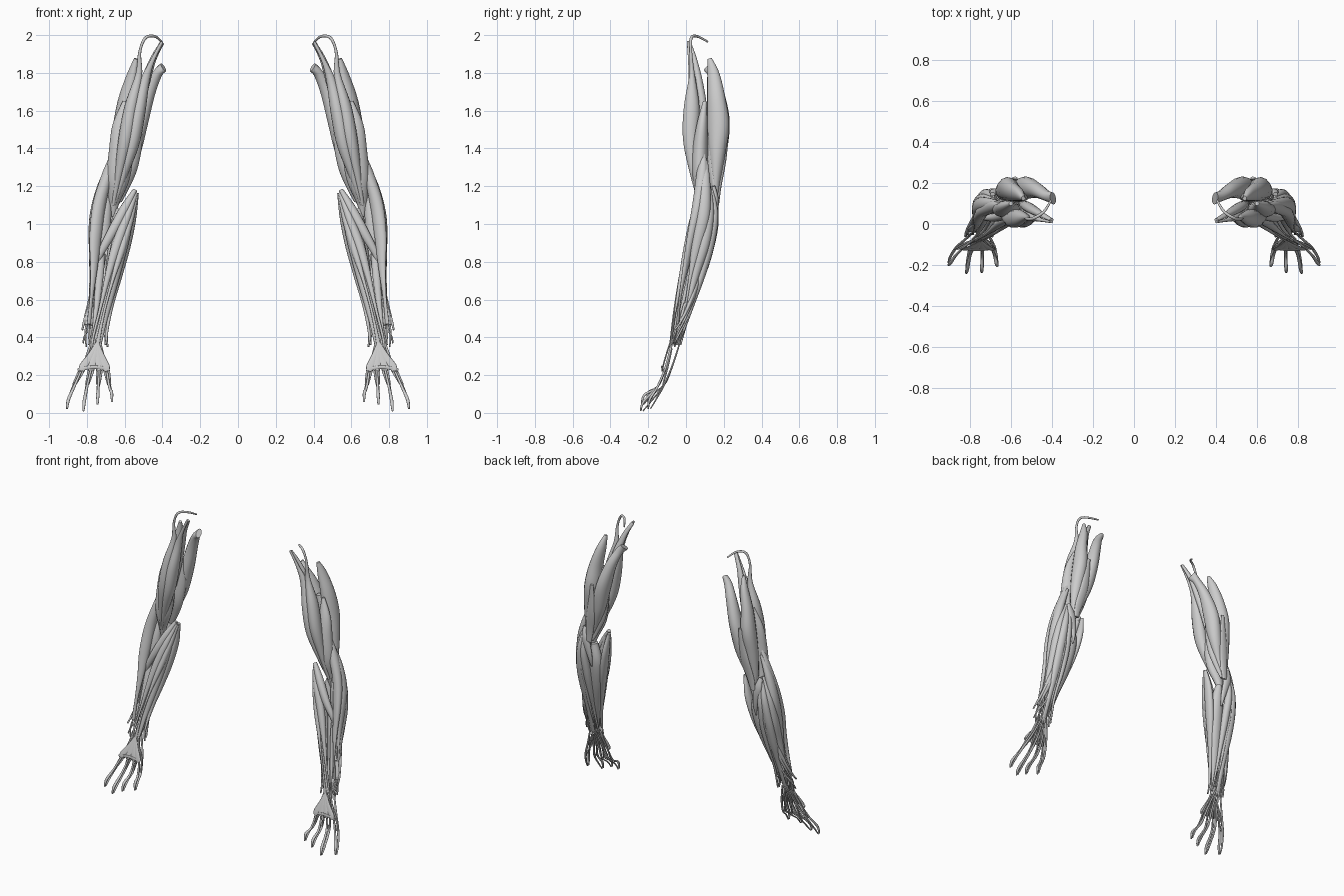
import bpy, bmesh, math
from mathutils import Vector

SIDES = 14


def spline(pts, t):
    # Catmull-Rom through tuples of (x, y, z, half width, half depth)
    n = len(pts) - 1
    i = min(int(t), n - 1)
    f = t - i
    a, b, c, d = (pts[max(0, min(n, i + k))] for k in (-1, 0, 1, 2))
    return [0.5 * (2 * q + (r - p) * f + (2 * p - 5 * q + 4 * r - s) * f * f
            + (3 * q - p - 3 * r + s) * f ** 3) for p, q, r, s in zip(a, b, c, d)]


def muscle(name, pts, turn=0, per=6):
    # elliptical sweep; turn = direction of the width axis seen from above (degrees)
    axis = Vector((math.cos(math.radians(turn)), math.sin(math.radians(turn)), 0))
    n = (len(pts) - 1) * per
    rows = [spline(pts, k / per) for k in range(n + 1)]
    bm = bmesh.new()
    rings = []
    for k, r in enumerate(rows):
        c = Vector(r[:3])
        tan = (Vector(rows[min(k + 1, n)][:3]) - Vector(rows[max(k - 1, 0)][:3])).normalized()
        u = (axis - tan * axis.dot(tan)).normalized()
        v = tan.cross(u)
        w, d = max(r[3], .002), max(r[4], .002)
        rings.append([bm.verts.new(c + u * w * math.cos(a) + v * d * math.sin(a))
                      for a in (2 * math.pi * j / SIDES for j in range(SIDES))])
    for p, q in zip(rings, rings[1:]):
        for j in range(SIDES):
            bm.faces.new((p[j], p[(j + 1) % SIDES], q[(j + 1) % SIDES], q[j]))
    bm.faces.new(rings[0])
    bm.faces.new(rings[-1])
    bmesh.ops.recalc_face_normals(bm, faces=bm.faces)
    for f in bm.faces:
        f.smooth = len(f.verts) == 4
    me = bpy.data.meshes.new(name)
    bm.to_mesh(me)
    bm.free()
    ob = bpy.data.objects.new(name, me)
    bpy.context.collection.objects.link(ob)
    m = ob.modifiers.new("other_arm", 'MIRROR')
    m.use_mirror_merge = False


# Upper arm, front
muscle("biceps_long_head", [(.405, .115, 1.965, .005, .005), (.44, .06, 1.993, .007, .007),
       (.49, .028, 1.985, .008, .008), (.52, .025, 1.91, .008, .008), (.525, .032, 1.79, .018, .015),
       (.565, .03, 1.62, .036, .042), (.595, .025, 1.45, .038, .042), (.63, .045, 1.27, .022, .025),
       (.66, .075, 1.1, .008, .008)])
muscle("biceps_short_head", [(.402, .01, 1.965, .008, .006), (.455, .02, 1.86, .012, .009),
       (.495, .035, 1.75, .026, .024), (.53, .03, 1.58, .038, .045), (.56, .03, 1.42, .036, .042),
       (.61, .05, 1.25, .02, .022), (.655, .078, 1.1, .007, .007)])
muscle("coracobrachialis", [(.402, .02, 1.96, .012, .007), (.45, .045, 1.87, .017, .014),
       (.495, .07, 1.74, .027, .022), (.53, .09, 1.6, .025, .022), (.56, .1, 1.42, .006, .006)])
muscle("brachialis", [(.6, .1, 1.65, .01, .01), (.62, .085, 1.52, .045, .03),
       (.62, .075, 1.38, .064, .042), (.635, .075, 1.24, .06, .04), (.655, .095, 1.12, .03, .025),
       (.66, .1, 1.04, .01, .01)])

# Upper arm, back
muscle("triceps_long_head", [(.395, .125, 1.83, .018, .035), (.43, .14, 1.79, .027, .026),
       (.475, .165, 1.69, .036, .038), (.52, .178, 1.54, .044, .054), (.56, .172, 1.38, .045, .044),
       (.6, .165, 1.24, .025, .02), (.64, .165, 1.13, .012, .008)], -15)
muscle("triceps_lateral_head", [(.54, .125, 1.875, .01, .012), (.56, .145, 1.79, .026, .034),
       (.592, .16, 1.66, .04, .05), (.61, .17, 1.52, .05, .06), (.632, .165, 1.37, .044, .043),
       (.65, .16, 1.22, .025, .02), (.645, .165, 1.13, .012, .008)], -20)
muscle("triceps_medial_head", [(.55, .13, 1.65, .02, .02), (.57, .14, 1.48, .066, .035),
       (.595, .14, 1.32, .068, .035), (.625, .15, 1.2, .05, .022), (.64, .16, 1.12, .025, .012)])
muscle("triceps_tendon", [(.58, .225, 1.55, .012, .006), (.6, .205, 1.35, .03, .01),
       (.63, .178, 1.2, .028, .01), (.643, .168, 1.11, .018, .008)])

# Forearm, outer side
muscle("brachioradialis", [(.65, .09, 1.4, .008, .01), (.69, .085, 1.27, .026, .03),
       (.735, .065, 1.1, .036, .03), (.755, .03, .93, .034, .022), (.762, .0, .78, .022, .014),
       (.775, -.03, .62, .011, .006), (.79, -.045, .47, .012, .006)], -30)
muscle("long_radial_extensor", [(.665, .105, 1.34, .01, .01), (.72, .1, 1.2, .025, .03),
       (.758, .09, 1.04, .028, .036), (.768, .055, .88, .022, .028), (.775, .02, .7, .009, .009),
       (.79, -.015, .5, .006, .006), (.785, -.05, .36, .006, .004)])
muscle("short_radial_extensor", [(.69, .12, 1.2, .01, .012), (.74, .12, 1.06, .024, .028),
       (.76, .095, .9, .028, .032), (.765, .05, .74, .022, .024), (.78, .005, .55, .008, .007),
       (.77, -.04, .36, .006, .004)])
muscle("supinator", [(.69, .11, 1.16, .02, .02), (.71, .09, 1.05, .04, .03),
       (.72, .07, .92, .035, .025), (.735, .05, .8, .01, .01)])

# Forearm, back
muscle("finger_extensor", [(.69, .135, 1.18, .01, .01), (.72, .145, 1.05, .024, .026),
       (.735, .125, .9, .032, .028), (.74, .085, .74, .03, .022), (.745, .035, .58, .018, .013),
       (.752, -.015, .43, .016, .007), (.755, -.04, .36, .02, .005)])
muscle("ulnar_extensor", [(.685, .145, 1.17, .01, .01), (.695, .15, 1.02, .023, .024),
       (.692, .12, .86, .026, .025), (.695, .075, .7, .018, .018), (.705, .02, .54, .009, .009),
       (.7, -.03, .36, .006, .005)])
muscle("anconeus", [(.69, .145, 1.2, .012, .01), (.675, .16, 1.12, .028, .014),
       (.65, .15, 1.0, .018, .012), (.645, .135, .92, .005, .005)])
muscle("little_finger_extensor", [(.705, .15, 1.08, .006, .006), (.715, .135, .9, .014, .015),
       (.72, .09, .74, .014, .013), (.725, .03, .55, .007, .007), (.725, -.025, .4, .005, .005)])
muscle("long_thumb_abductor", [(.71, .09, .84, .012, .01), (.745, .06, .7, .024, .016),
       (.785, .015, .57, .015, .01), (.815, -.03, .48, .007, .006), (.824, -.06, .44, .005, .005)])
muscle("short_thumb_extensor", [(.72, .075, .75, .01, .01), (.76, .04, .62, .016, .012),
       (.795, -.005, .5, .007, .006), (.808, -.045, .42, .005, .005), (.803, -.06, .35, .004, .004)])
muscle("long_thumb_extensor", [(.69, .09, .8, .01, .01), (.725, .06, .66, .018, .014),
       (.765, .005, .5, .007, .006), (.81, -.04, .41, .005, .005), (.82, -.06, .37, .004, .004)])

# Forearm, front and inner side
muscle("pronator_teres", [(.545, .085, 1.18, .012, .014), (.6, .06, 1.08, .026, .026),
       (.665, .035, .96, .026, .022), (.725, .03, .85, .018, .014), (.755, .035, .77, .008, .007)])
muscle("radial_flexor", [(.54, .085, 1.165, .01, .012), (.59, .045, 1.03, .023, .024),
       (.645, .01, .88, .026, .022), (.69, -.025, .72, .016, .013), (.73, -.055, .55, .008, .006),
       (.765, -.075, .41, .007, .005), (.775, -.085, .34, .005, .004)])
muscle("palmaris_longus", [(.535, .09, 1.16, .008, .01), (.572, .05, 1.02, .019, .02),
       (.615, .008, .87, .02, .018), (.665, -.035, .7, .009, .007), (.71, -.065, .53, .007, .004),
       (.745, -.085, .36, .011, .004)])
muscle("ulnar_flexor", [(.535, .1, 1.165, .01, .012), (.56, .1, 1.03, .021, .032),
       (.592, .075, .88, .023, .034), (.632, .035, .72, .018, .024), (.67, -.01, .57, .012, .014),
       (.695, -.05, .42, .007, .007), (.69, -.06, .35, .005, .005)])
muscle("shallow_finger_flexor", [(.56, .085, 1.14, .015, .015), (.605, .05, .98, .042, .032),
       (.643, .022, .82, .043, .03), (.68, -.015, .65, .033, .022), (.712, -.045, .5, .022, .013),
       (.745, -.07, .37, .024, .008)])
muscle("deep_finger_flexor", [(.64, .11, 1.08, .02, .025), (.635, .1, .95, .045, .036),
       (.655, .065, .78, .043, .033), (.69, .015, .6, .03, .022), (.72, -.03, .46, .02, .012),
       (.748, -.06, .36, .022, .007)])
muscle("long_thumb_flexor", [(.72, .06, .92, .012, .01), (.73, .03, .77, .022, .016),
       (.745, -.01, .6, .016, .012), (.765, -.05, .45, .007, .006), (.79, -.075, .36, .004, .004)])
muscle("pronator_quadratus", [(.778, -.005, .58, .012, .008), (.782, -.02, .52, .026, .009),
       (.785, -.032, .465, .03, .008)])

# Hand: palm fan slips and finger tendons (knuckle x, tip x, tip y, tip z)
FINGERS = [(.70, .667, -.205, .06), (.735, .743, -.235, .045),
           (.775, .818, -.24, .01), (.82, .905, -.2, .022)]
for i, (kx, tx, ty, tz) in enumerate(FINGERS):
    sx = .735 + .012 * i
    bx = kx + (tx - kx) * .55
    muscle(f"palm_slip_{i + 1}", [(.745, -.085, .37, .009, .004),
           ((.745 + kx) / 2, -.107, .3, .017, .004), (kx, -.122, .245, .021, .004),
           (kx + (kx - .76) * .12, -.126, .222, .013, .003)], per=4)
    muscle(f"flexor_tendon_{i + 1}", [(sx, -.07, .39, .006, .006), (kx, -.105, .25, .006, .006),
           (bx, -.15, .14, .007, .006), (tx * .8 + bx * .2, ty * .8 - .032, tz + .05, .009, .007),
           (tx, ty, tz, .005, .004)], per=5)
    muscle(f"extensor_tendon_{i + 1}", [(sx, -.03, .38, .006, .004), (kx, -.072, .25, .007, .005),
           (bx, -.115, .15, .008, .005), (tx * .75 + bx * .25, ty * .7 - .018, tz + .05, .007, .004),
           (tx, ty + .012, tz, .005, .003)], per=5)
    # small slips between flexor and extensor tendons
    for s in (-1, 1):
        muscle(f"lumbrical_{i + 1}_{'in' if s < 0 else 'out'}",
               [(sx + s * .006, -.075, .34, .004, .004), (kx + s * .012, -.098, .24, .006, .005),
                (bx + s * .007, -.122, .15, .004, .004)], per=4)
# cross band over the knuckles
muscle("palm_cross_band", [(.685, -.12, .225, .004, .01), (.735, -.127, .24, .004, .009),
       (.79, -.127, .24, .004, .009), (.848, -.12, .225, .004, .01)], 90)
